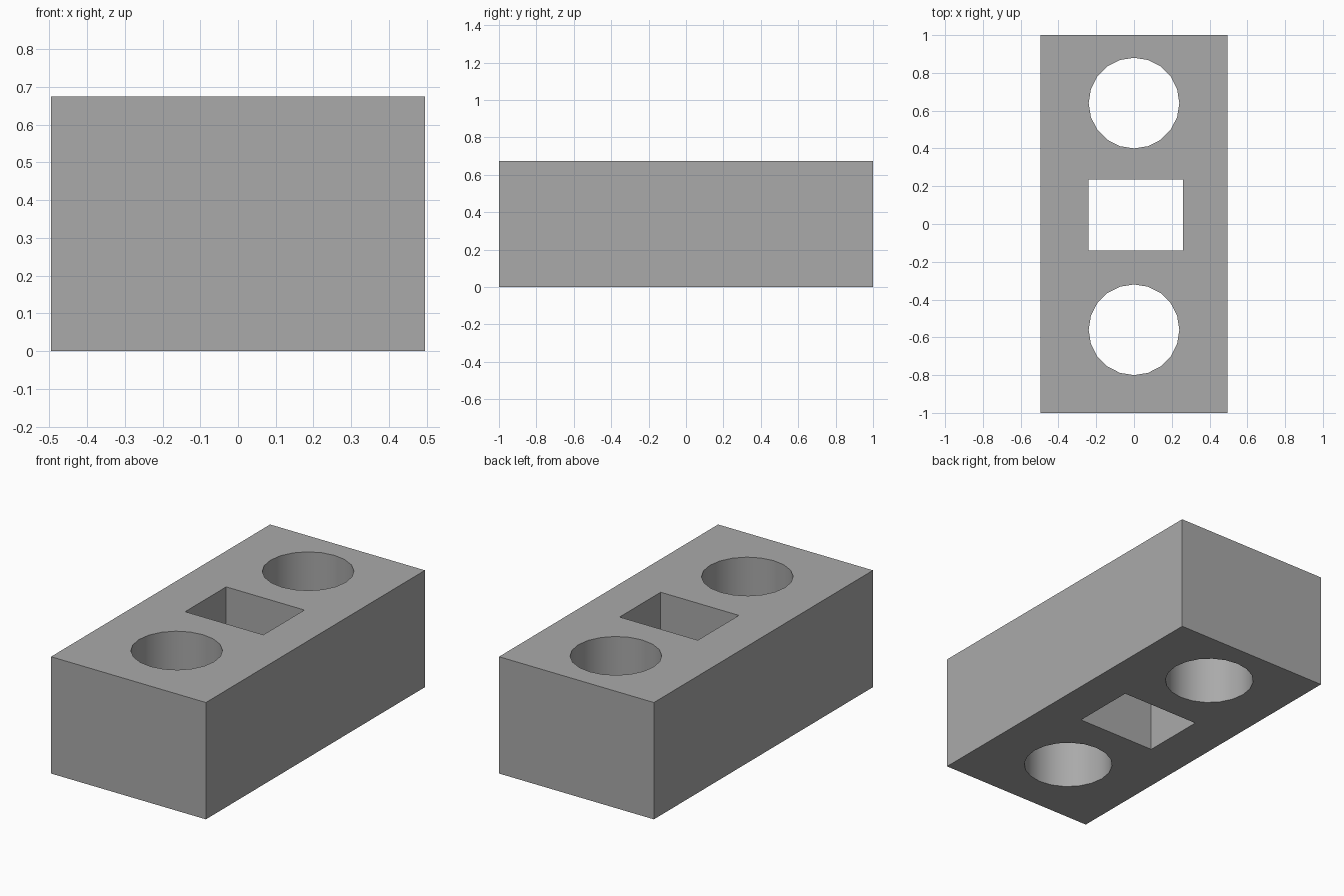
import bpy
import math

if "Cube" in bpy.data.objects:
    bpy.data.objects.remove(bpy.data.objects["Cube"], do_unlink=True)

HEIGHT = 0.675

# Single grey finish
grey = bpy.data.materials.new("concrete_grey")
grey.use_nodes = True
colour = (0.40, 0.40, 0.40, 1)
grey.diffuse_color = colour
grey.node_tree.nodes["Principled BSDF"].inputs["Base Color"].default_value = colour


def box(name, x0, x1, y0, y1, z0, z1):
    bpy.ops.mesh.primitive_cube_add(
        size=1, location=((x0 + x1) / 2, (y0 + y1) / 2, (z0 + z1) / 2))
    obj = bpy.context.object
    obj.name = name
    obj.scale = (x1 - x0, y1 - y0, z1 - z0)
    bpy.ops.object.transform_apply(location=True, rotation=True, scale=True)
    obj.data.materials.append(grey)
    return obj


def round_cutter(name, y):
    bpy.ops.mesh.primitive_cylinder_add(
        vertices=20, radius=0.24, depth=HEIGHT * 2, location=(0, y, HEIGHT / 2))
    obj = bpy.context.object
    obj.name = name
    obj.data.materials.append(grey)
    return obj


# Solid block
block = box("block", -0.495, 0.495, -1, 1, 0, HEIGHT)

# Two round holes and one rectangular hole, all straight through
cutters = [
    round_cutter("front_hole_cutter", -0.56),
    round_cutter("back_hole_cutter", 0.64),
    box("middle_hole_cutter", -0.24, 0.26, -0.14, 0.235, -0.2, HEIGHT + 0.2),
]
for cutter in cutters:
    cutter.hide_render = True
    bpy.context.view_layer.objects.active = block
    cut = block.modifiers.new(cutter.name, "BOOLEAN")
    cut.operation = "DIFFERENCE"
    cut.solver = "EXACT"
    cut.object = cutter
    bpy.ops.object.modifier_apply(modifier=cut.name)
    bpy.data.objects.remove(cutter, do_unlink=True)

# Smooth hole walls, crisp edges
bpy.ops.object.select_all(action="DESELECT")
block.select_set(True)
bpy.context.view_layer.objects.active = block
bpy.ops.object.shade_smooth_by_angle(angle=math.radians(30))
